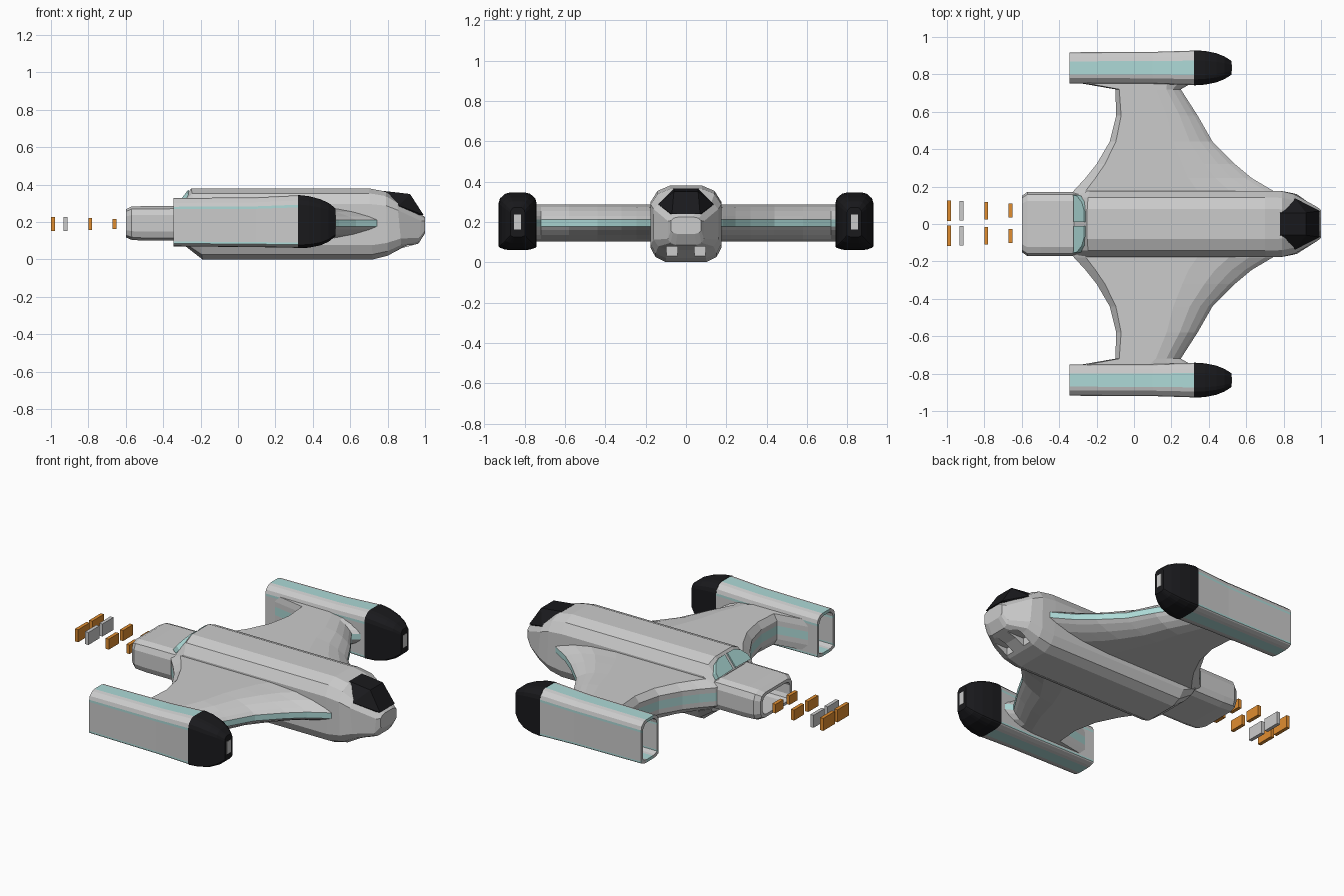
import bpy, bmesh
from mathutils import Vector

if "Cube" in bpy.data.objects:
    bpy.data.objects.remove(bpy.data.objects["Cube"])


def material(name, rgb):
    m = bpy.data.materials.new(name)
    m.diffuse_color = (*rgb, 1)
    m.use_nodes = True
    m.node_tree.nodes["Principled BSDF"].inputs["Base Color"].default_value = m.diffuse_color
    return m


GREY = material("hull_grey", (0.65, 0.65, 0.65))
TEAL = material("teal", (0.42, 0.70, 0.68))
BLACK = material("black", (0.01, 0.01, 0.012))
ORANGE = material("orange", (0.75, 0.27, 0.03))


def finish(name, bm, mats):
    bmesh.ops.recalc_face_normals(bm, faces=bm.faces)
    me = bpy.data.meshes.new(name)
    bm.to_mesh(me)
    bm.free()
    for m in mats:
        me.materials.append(m)
    ob = bpy.data.objects.new(name, me)
    bpy.context.collection.objects.link(ob)
    return ob


def loft(name, rings, mats=(GREY,), stripes=()):
    """Skin a list of equal-length rings and cap both ends."""
    bm = bmesh.new()
    vs = [[bm.verts.new(p) for p in r] for r in rings]
    n = len(vs[0])
    for a, b in zip(vs, vs[1:]):
        for i in range(n):
            f = bm.faces.new((a[i], a[(i + 1) % n], b[(i + 1) % n], b[i]))
            f.material_index = 1 if i in stripes else 0
    bm.faces.new(vs[0])
    bm.faces.new(vs[-1])
    return finish(name, bm, mats)


def box(name, centre, size, mat=GREY):
    bm = bmesh.new()
    bmesh.ops.create_cube(bm, size=1)
    for v in bm.verts:
        v.co = Vector(a * b + c for a, b, c in zip(v.co, size, centre))
    return finish(name, bm, [mat])


def hull(name, pts, mat):
    bm = bmesh.new()
    for p in pts:
        bm.verts.new(p)
    bmesh.ops.convex_hull(bm, input=bm.verts)
    return finish(name, bm, [mat])


def ring(half, xt, xb, w, z0, z1, yc=0):
    """Symmetric section: half profile (0..1 width, 0..1 height), x leaning from xb to xt."""
    full = half + [(-y, z) for y, z in reversed(half)]
    return [(xb + (xt - xb) * z, yc + y * w, z0 + (z1 - z0) * z) for y, z in full]


# Main fuselage and nose
BODY = [(.45, 1), (.80, .93), (1, .78), (1, .2), (.86, .07), (.57, 0)]
stations = [(-.32, -.28, .175, .07, .29), (-.25, -.19, .177, 0, .38), (.70, .72, .177, 0, .38),
            (.79, .80, .175, .02, .363), (.85, .875, .16, .06, .32), (.985, .965, .09, .085, .238),
            (1.0, 1.0, .075, .14, .225)]
fuselage = loft("fuselage", [ring(BODY, *s) for s in stations])

# Chin intakes cut into the nose underside
for s in (1, -1):
    cutter = box("intake_cutter", (.88, s * .07, .035), (.12, .055, .085))
    cutter.hide_render = True
    cutter.hide_viewport = True
    mod = fuselage.modifiers.new("intake", "BOOLEAN")
    mod.operation = "DIFFERENCE"
    mod.object = cutter

# Black canopy
hull("canopy", [(x, s * y, z) for s in (1, -1) for x, y, z in
                [(.78, .06, .366), (.86, .138, .288), (.92, .06, .35), (.992, .07, .238),
                 (.86, .10, .24), (.80, .06, .32)]], BLACK)

# Hollow rear engine block
BLOCK = [(.72, 1), (.92, .92), (1, .74), (1, .26), (.92, .08), (.72, 0)]
loft("engine_block", [ring(BLOCK, x, x, w, a, b) for x, w, a, b in
                      [(-.20, .172, .10, .287), (-.50, .172, .10, .285), (-.57, .172, .105, .283),
                       (-.60, .15, .118, .268), (-.60, .13, .135, .25), (-.46, .13, .135, .25)]])

# Rear window panes on the sloping back of the fuselage
slope = Vector((.07, 0, .09))
normal = Vector((-.09, 0, .07)).normalized()
for s in (1, -1):
    pane = [(.012, .05), (.155, .02), (.15, .30), (.115, .68), (.07, .85), (.012, .85)]
    loft("rear_window", [[Vector((-.32, s * y, .29)) + slope * t + normal * d for y, t in pane]
                         for d in (-.02, .008)], (TEAL,))

# Wings: (span y, leading x, trailing x)
SPAN = [(.12, .80, -.36), (.18, .74, -.32), (.245, .63, -.26), (.32, .54, -.20), (.44, .42, -.13),
        (.58, .34, -.095), (.72, .25, -.10), (.76, .32, -.33)]
UPPER = [(0, .017), (.04, .035), (.12, .06), (.22, .08), (.38, .092), (.94, .092), (1, .055), (1, .025)]
WING = UPPER + [(f, -z) for f, z in reversed(UPPER)]
for s in (1, -1):
    loft("wing", [[(a + (b - a) * f, s * y, .194 + z) for f, z in WING] for y, a, b in SPAN],
         (GREY, TEAL), (7, 15))

# Wing-tip pods with teal stripes, hollow at the back
POD = [(.42, 1), (.64, .985), (.92, .91), (1, .83), (1, .78), (1, .10), (1, .05), (.92, .03), (.62, 0), (.42, 0)]
POD = [(.42, 1), (.66, .98), (.93, .90), (1, .82), (1, .77),
       (1, .10), (1, .06), (.93, .04), (.66, .01), (.42, 0)]
POD_STRIPES = (3, 5, 9, 13, 15, 19)
CONE = [(.32, .094, .06, .345), (.38, .090, .063, .338), (.44, .078, .075, .322),
        (.485, .060, .095, .302), (.522, .036, .125, .272)]
for s in (1, -1):
    yc = s * .835
    loft("pod", [ring(POD, x, x, w, a, b, yc) for x, w, a, b in
                 [(.32, .092, .062, .343), (.10, .085, .066, .332), (-.345, .083, .070, .328)]]
         [:2] + [ring(POD, x, x, w, a, b, yc) for x, w, a, b in
                 [(-.345, .083, .070, .328), (-.345, .066, .088, .31), (-.18, .066, .088, .31)]],
         (GREY, TEAL), POD_STRIPES)
    loft("pod_nose", [ring(POD, x, x, w, a, b, yc) for x, w, a, b in CONE], (BLACK,))
    box("pod_nose_port", (.516, yc, .199), (.016, .036, .075))

# Exhaust plates trailing behind the engine
PLATES = [(-.989, .11, .075, ORANGE), (-.923, .105, .075, GREY),
          (-.79, .095, .063, ORANGE), (-.66, .075, .054, ORANGE)]
for x, w, h, mat in PLATES:
    for s in (1, -1):
        box("exhaust_plate", (x, .004 + s * .067, .189), (.021, w, h), mat)
